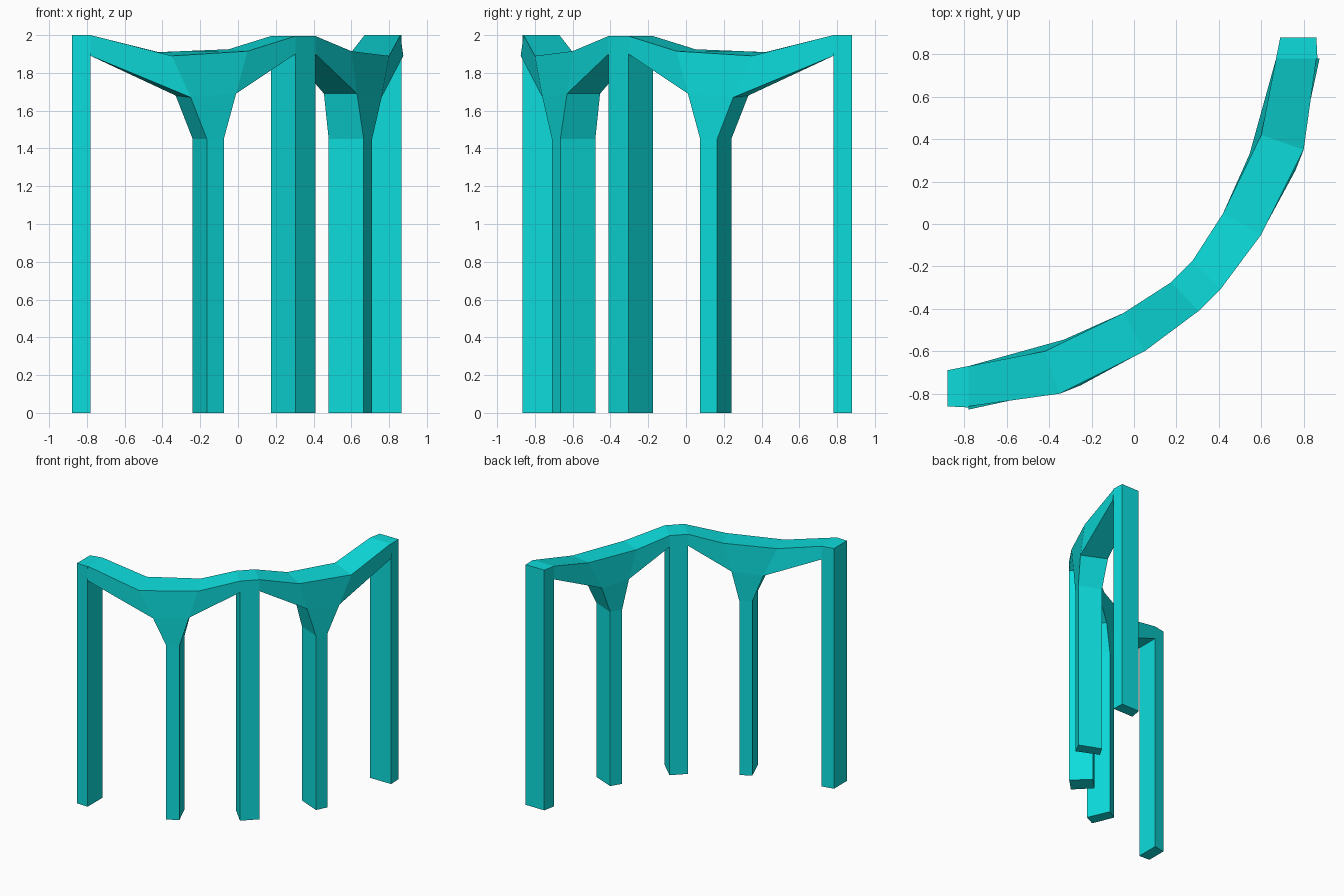
import bpy
import bmesh
from mathutils import Vector

cube = bpy.data.objects.get("Cube")
if cube:
    bpy.data.objects.remove(cube, do_unlink=True)

# The single flat colour
teal = bpy.data.materials.new("teal")
teal.use_nodes = True
colour = (0.004, 0.72, 0.72, 1.0)
teal.diffuse_color = colour
bsdf = next(n for n in teal.node_tree.nodes if n.type == "BSDF_PRINCIPLED")
bsdf.inputs["Base Color"].default_value = colour
bsdf.inputs["Roughness"].default_value = 0.8


def bridge(bm, a, b, sides):
    """Join matching edges of two four-point rings."""
    for i in sides:
        j = (i + 1) % 4
        bm.faces.new((a[i], a[j], b[j], b[i]))


def finish(name, bm, mirrored):
    """Swap the arms across the diagonal if wanted and make the object."""
    if mirrored:
        for v in bm.verts:
            v.co = Vector((-v.co.y, -v.co.x, v.co.z))
    bmesh.ops.recalc_face_normals(bm, faces=bm.faces)
    mesh = bpy.data.meshes.new(name)
    bm.to_mesh(mesh)
    bm.free()
    mesh.materials.append(teal)
    obj = bpy.data.objects.new(name, mesh)
    bpy.context.collection.objects.link(obj)


def post(name, plan, height, mirrored=False):
    """Upright prism from a four-point plan."""
    bm = bmesh.new()
    low = [bm.verts.new((x, y, 0)) for x, y in plan]
    high = [bm.verts.new((x, y, height)) for x, y in plan]
    bridge(bm, low, high, range(4))
    bm.faces.new(low)
    bm.faces.new(high)
    finish(name, bm, mirrored)


end_plan = [(-0.88, -0.86), (-0.78, -0.865), (-0.78, -0.67), (-0.88, -0.69)]
leg_plan = [(-0.165, -0.71), (-0.075, -0.665), (-0.155, -0.48), (-0.24, -0.53)]
centre_plan = [(0.305, -0.41), (0.41, -0.305), (0.275, -0.175), (0.175, -0.275)]
leg_top = 1.45

# Beam sections: front top, front bottom, back bottom, back top
sections = [
    [(-0.78, -0.86, 2), (-0.78, -0.875, 1.89), (-0.78, -0.67, 1.89), (-0.78, -0.67, 2)],
    [(-0.35, -0.80, 1.89), (-0.25, -0.76, 1.67), (-0.33, -0.545, 1.68), (-0.42, -0.60, 1.91)],
    [(0.05, -0.60, 1.915), (-0.01, -0.63, 1.69), (-0.10, -0.455, 1.69), (-0.05, -0.42, 1.925)],
    [(0.305, -0.41, 1.995), (0.305, -0.41, 1.9), (0.175, -0.275, 1.9), (0.175, -0.275, 1.995)],
]


def beam(name, mirrored):
    """Sagging beam with a flared bracket running down to the middle leg."""
    bm = bmesh.new()
    rings = [[bm.verts.new(p) for p in s] for s in sections]
    bridge(bm, rings[0], rings[1], range(4))
    bridge(bm, rings[1], rings[2], (0, 2, 3))
    bridge(bm, rings[2], rings[3], range(4))
    near, far = rings[1], rings[2]
    mouth = [near[1], far[1], far[2], near[2]]
    neck = [bm.verts.new((x, y, leg_top)) for x, y in leg_plan]
    bridge(bm, mouth, neck, range(4))
    # Closing faces keep the shape solid
    bm.faces.new(neck)
    bm.faces.new(rings[0])
    bm.faces.new(rings[3])
    finish(name, bm, mirrored)


for side, mirrored in (("right", False), ("left", True)):
    post(side + "_end_post", end_plan, 2.0, mirrored)
    post(side + "_middle_leg", leg_plan, leg_top, mirrored)
    beam(side + "_beam", mirrored)
post("centre_post", centre_plan, 1.995)
